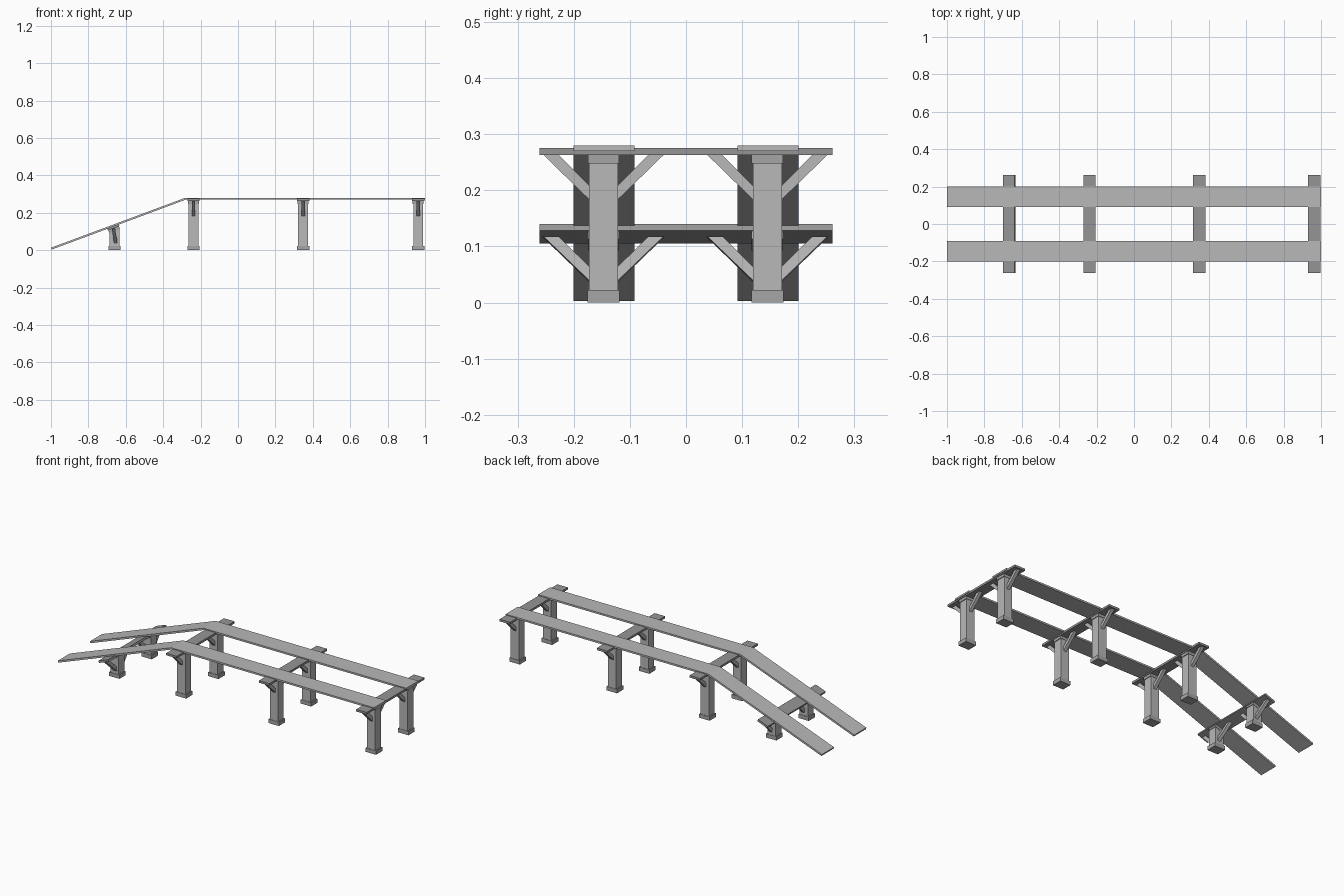
import bpy
import bmesh
from math import atan2, radians
from mathutils import Matrix, Vector

if "Cube" in bpy.data.objects:
    bpy.data.objects.remove(bpy.data.objects["Cube"])

SLOPE = 0.267 / 0.717          # ramp rise over run
TILT = atan2(0.267, 0.717)
SIDES = (("front", -0.147), ("back", 0.145))


def grey(name, v):
    m = bpy.data.materials.new(name)
    m.diffuse_color = (v, v, v, 1)
    m.use_nodes = True
    m.node_tree.nodes["Principled BSDF"].inputs["Base Color"].default_value = m.diffuse_color
    return m


LIGHT = grey("light_grey", 0.48)   # planks, posts, braces
DARK = grey("dark_grey", 0.30)     # crossbeams
MID = grey("mid_grey", 0.38)       # caps and bases


def prism(name, outline, axis, lo, hi, mtl, mat=Matrix()):
    """Extrude a 2D outline along 'x' (outline is y,z) or 'y' (outline is x,z)."""
    n = len(outline)
    pts = [mat @ Vector((d, a, b) if axis == 'x' else (a, d, b))
           for d in (lo, hi) for a, b in outline]
    faces = [tuple(range(n)), tuple(range(2 * n - 1, n - 1, -1))]
    faces += [(i, i + n, (i + 1) % n + n, (i + 1) % n) for i in range(n)]
    me = bpy.data.meshes.new(name)
    me.from_pydata(pts, [], faces)
    bm = bmesh.new()
    bm.from_mesh(me)
    bmesh.ops.recalc_face_normals(bm, faces=bm.faces)
    bm.to_mesh(me)
    bm.free()
    me.materials.append(mtl)
    ob = bpy.data.objects.new(name, me)
    bpy.context.collection.objects.link(ob)
    return ob


def box(name, x, y, z0, z1, wx, wy, mtl, mat=Matrix()):
    o = [(x - wx / 2, z0), (x + wx / 2, z0), (x + wx / 2, z1), (x - wx / 2, z1)]
    return prism(name, o, 'y', y - wy / 2, y + wy / 2, mtl, mat)


def support(label, x, z, tilt, post_x):
    """Crossbeam centred at (x, z) with two posts, caps, bases and braces."""
    place = Matrix.Translation((x, 0, z))
    m = place @ Matrix.Rotation(-tilt, 4, 'Y')
    # braces lean less than the ramp does
    mb = place @ Matrix.Rotation(-radians(9) if tilt else 0, 4, 'Y')
    box(label + "_crossbeam", 0, 0, -0.006, 0.006, 0.066, 0.522, DARK, m)
    for side, y in SIDES:
        tag = label + "_" + side
        box(tag + "_cap", 0, y, -0.021, -0.006, 0.06, 0.056, MID, m)
        box(tag + "_base", post_x, y, 0, 0.022, 0.066, 0.057, MID)
        # post with its top cut to the beam angle
        k = SLOPE if tilt else 0
        l, r = post_x - 0.026, post_x + 0.026
        top = z - 0.01
        prism(tag + "_post", [(l, 0.01), (r, 0.01), (r, top + k * (r - x)),
                              (l, top + k * (l - x))],
              'y', y - 0.026, y + 0.026, LIGHT)
        # diagonal braces either side of the post
        for s, end in ((-1, "a"), (1, "b")):
            prof = [(0.107, -0.006), (0.080, -0.006), (0.024, -0.062), (0.024, -0.087)]
            prism(tag + "_brace_" + end, [(y + s * a, b) for a, b in prof],
                  'x', -0.009, 0.009, LIGHT, mb)


# Two track planks: sloping ramp then level deck
deck = [(-0.997, 0.003), (-0.28, 0.27), (1, 0.27),
        (1, 0.28), (-0.282, 0.28), (-1, 0.013)]
for side, y in (("front", -0.146), ("back", 0.146)):
    prism(side + "_track", deck, 'y', y - 0.0545, y + 0.0545, LIGHT)

# Supports
support("ramp", -0.667, 0.1225, TILT, -0.66)
for label, x in (("first", -0.238), ("middle", 0.348), ("end", 0.963)):
    support(label, x, 0.269, 0, x)
